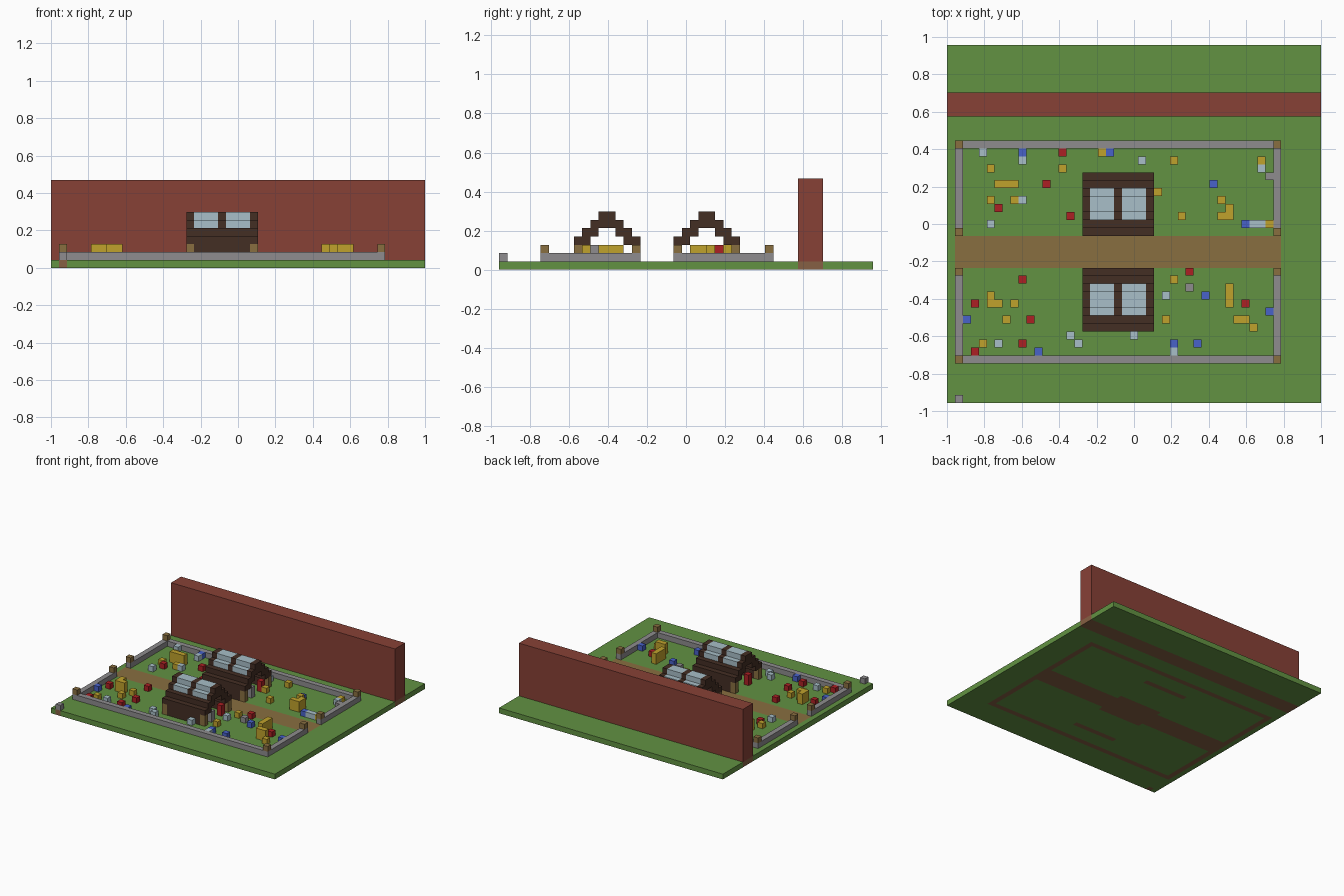
import bpy, bmesh
from mathutils import Vector

U = 2 / 47            # block size
NX, NY = 47, 45       # plot size in blocks

old = bpy.data.objects.get("Cube")
if old:
    bpy.data.objects.remove(old, do_unlink=True)


def material(name, rgb):
    lin = [((c / 255 + 0.055) / 1.055) ** 2.4 for c in rgb] + [1]
    m = bpy.data.materials.new(name)
    m.use_nodes = True
    m.diffuse_color = lin
    m.node_tree.nodes["Principled BSDF"].inputs["Base Color"].default_value = lin
    return m


GRASS = material("grass green", (98, 146, 66))
DIRT = material("dirt brown", (134, 96, 67))
WOOD = material("path and log tan", (137, 111, 64))
BRICK = material("brick red", (135, 65, 54))
STONE = material("stone grey", (142, 140, 142))
DARK = material("dark timber", (68, 46, 36))
PALE = material("pale glass", (168, 191, 200))
YELLOW = material("yellow", (192, 162, 44))
RED = material("red", (172, 32, 36))
BLUE = material("blue", (72, 98, 202))


def corner(i, j, k):
    return Vector((i * U - 1, (j - NY / 2) * U, k * U))


def finish(name, bm, mats):
    bmesh.ops.recalc_face_normals(bm, faces=bm.faces)
    me = bpy.data.meshes.new(name)
    bm.to_mesh(me)
    bm.free()
    for m in mats:
        me.materials.append(m)
    ob = bpy.data.objects.new(name, me)
    bpy.context.collection.objects.link(ob)
    return ob


def part(name, mat, boxes):
    """Boxes are (i, j, k, wide, deep, high) in blocks."""
    bm = bmesh.new()
    for i, j, k, w, d, h in boxes:
        lo, size = corner(i, j, k), Vector((w, d, h)) * U
        vs = bmesh.ops.create_cube(bm, size=1)["verts"]
        for v in vs:
            v.co = lo + (v.co + Vector((.5, .5, .5))) * size
    return finish(name, bm, [mat])


# Layout lines shared by the parts
LEFT, RIGHT, FRONT, BACK = 1, 41, 5, 32     # wall rows and columns
PATH = range(17, 21)                        # path rows
HOUSES = {"front_house": 9, "back_house": 21}
HX, HLEN, HDEEP = 17, 9, 8                  # house start, length, depth


def on_path(i, j):
    return j in PATH and LEFT <= i <= RIGHT


def covered(i, j):
    if 36 <= j <= 38 or on_path(i, j) or (i, j) == (1, 0):
        return True
    if FRONT <= j <= BACK and i in (LEFT, RIGHT):
        return True
    if j in (FRONT, BACK) and LEFT <= i <= RIGHT:
        return True
    return HX <= i < HX + HLEN and any(j in (h, h + HDEEP - 1) for h in HOUSES.values())


# Ground slab: grass with a path on top, dirt under everything built
bm = bmesh.new()
bmesh.ops.create_grid(bm, x_segments=NX, y_segments=NY, size=1)
for v in bm.verts:
    v.co.y *= NY * U / 2
ext = bmesh.ops.extrude_face_region(bm, geom=bm.faces[:], use_keep_orig=True)
for g in ext["geom"]:
    if isinstance(g, bmesh.types.BMVert):
        g.co.z = U
bmesh.ops.recalc_face_normals(bm, faces=bm.faces)
for f in bm.faces:
    c = f.calc_center_median() - f.normal * U / 4
    i, j = int((c.x + 1) / U), int(c.y / U + NY / 2)
    if f.normal.z > .5:
        f.material_index = 2 if on_path(i, j) else 0
    else:
        f.material_index = 1 if covered(i, j) else 0
finish("ground", bm, [GRASS, DIRT, WOOD])

# Tall wall behind the garden
part("brick_wall", BRICK, [(0, 36, 1, NX, 3, 10)])

# Low stone border with gaps for the path, and posts at its corners
border = [(LEFT, j, 1, RIGHT - LEFT + 1, 1, 1) for j in (FRONT, BACK)]
posts = []
for i in (LEFT, RIGHT):
    border += [(i, FRONT + 1, 1, 1, 11, 1), (i, 21, 1, 1, 11, 1)]
    posts += [(i, j, 2, 1, 1, 1) for j in (FRONT, 16, 21, BACK)]
part("stone_border", STONE, border)
part("border_posts", WOOD, posts)

# Houses: stepped arch open at both ends
for name, y in HOUSES.items():
    end = HX + HLEN - 1
    far = y + HDEEP - 1
    part(name + "_corner_logs", WOOD,
         [(i, j, 1, 1, 1, 2) for i in (HX, end) for j in (y, far)])
    part(name + "_walls", DARK,
         [(HX + 1, j, 1, HLEN - 2, 1, 2) for j in (y, far)])
    steps = []
    for n, k in enumerate((3, 4)):
        steps += [(HX, j, k, HLEN, 2, 1) for j in (y + n, far - 1 - n)]
    # ridge frames between the two skylights
    for i in (HX, HX + 4, end):
        steps += [(i, y + 2, 5, 1, 4, 1), (i, y + 3, 6, 1, 2, 1)]
    part(name + "_roof", DARK, steps)
    panes = []
    for i in (HX + 1, HX + 5):
        panes += [(i, y + 2, 5, 3, 4, 1), (i, y + 3, 6, 3, 2, 1)]
    part(name + "_skylights", PALE, panes)
    part(name + "_red_blocks", RED, [(end, y + 5, 1, 1, 1, 2), (HX, y + 3, 1, 1, 1, 2)])
    part(name + "_grey_block", STONE, [(end, y + 2, 1, 1, 1, 2)])


# Single garden blocks standing on the grass
def scatter(name, mat, cells, high=1):
    part(name, mat, [(i, j, 1, 1, 1, high) for i, j in cells])


scatter("red_flowers", RED, [
    (14, 31), (12, 27), (6, 24), (15, 23), (30, 16), (9, 15), (37, 12),
    (3, 12), (10, 10), (9, 7), (3, 6)])
scatter("blue_flowers", BLUE, [
    (9, 31), (20, 31), (33, 27), (37, 22), (32, 13), (2, 10), (40, 11),
    (11, 6), (28, 7), (31, 7)])
scatter("pale_flowers", PALE, [
    (4, 31), (9, 30), (24, 30), (39, 29), (9, 25), (5, 22), (38, 22), (39, 22),
    (27, 13), (15, 8), (16, 7), (23, 8), (6, 7), (28, 6)])
scatter("yellow_flowers", YELLOW, [
    (19, 31), (28, 30), (5, 29), (14, 29), (39, 30), (5, 25), (8, 25), (26, 26),
    (29, 23), (40, 22), (28, 15), (8, 12), (7, 10), (27, 10), (38, 9), (4, 7)])
scatter("tall_yellow_clusters", YELLOW, [
    (6, 27), (7, 27), (8, 27), (5, 13), (5, 12), (6, 12), (34, 25), (35, 24),
    (34, 23), (35, 23), (35, 12), (35, 13), (35, 14), (36, 10), (37, 10)], 2)
scatter("loose_stones", STONE, [(1, 0), (40, 28), (30, 14)])
